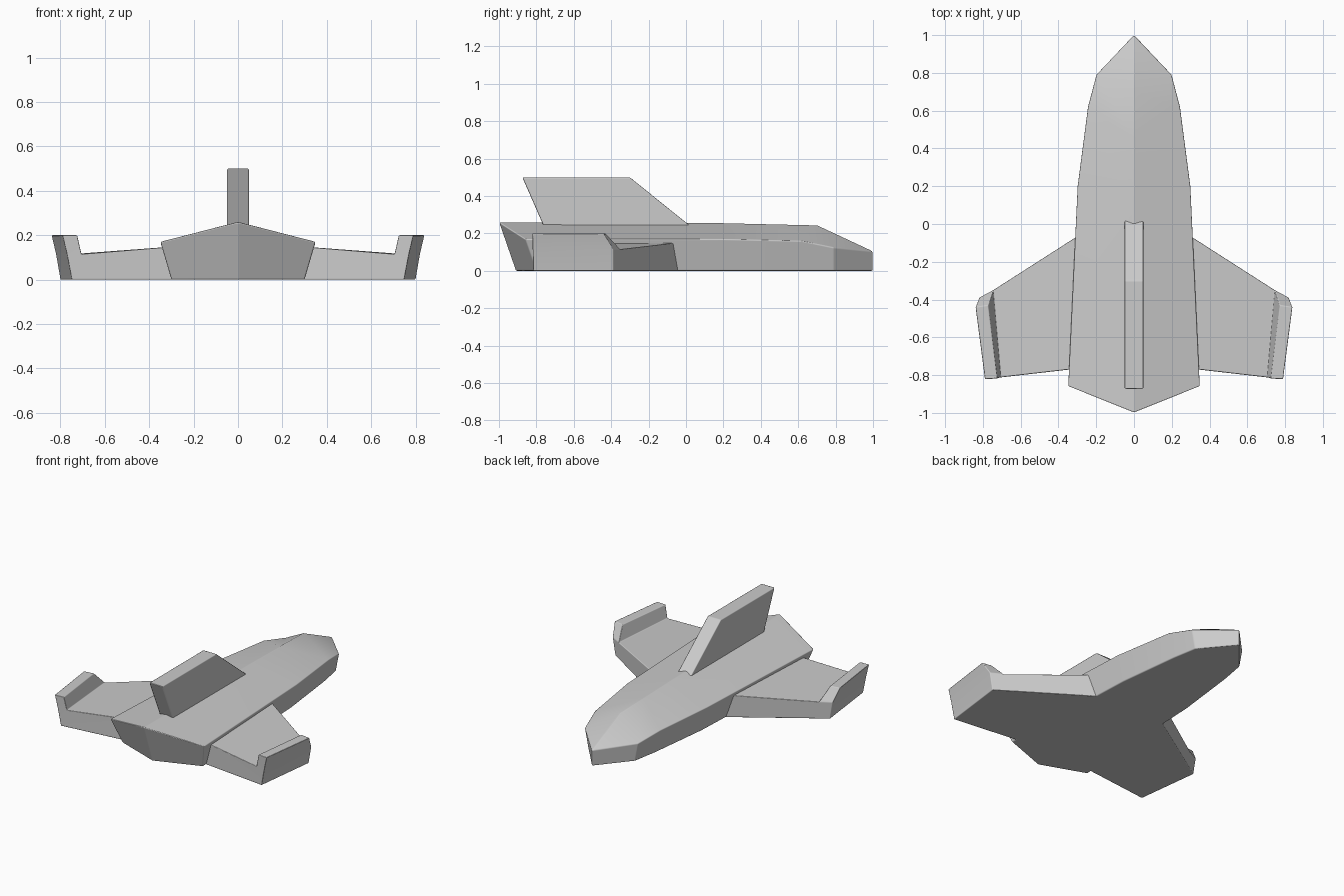
import bpy, bmesh

if "Cube" in bpy.data.objects:
    bpy.data.objects.remove(bpy.data.objects["Cube"])


def make_part(name, verts, faces, bevel=0.007, mirror=False):
    """Mesh from points and faces, softly rounded edges, optional mirror in x."""
    bm = bmesh.new()
    vs = [bm.verts.new(v) for v in verts]
    for f in faces:
        bm.faces.new([vs[i] for i in f])
    bmesh.ops.remove_doubles(bm, verts=bm.verts, dist=1e-5)
    bmesh.ops.recalc_face_normals(bm, faces=bm.faces)
    for f in bm.faces:
        f.smooth = True
    mesh = bpy.data.meshes.new(name)
    bm.to_mesh(mesh)
    bm.free()
    ob = bpy.data.objects.new(name, mesh)
    bpy.context.collection.objects.link(ob)
    if mirror:
        m = ob.modifiers.new("mirror", 'MIRROR')
        m.use_mirror_merge = False
    b = ob.modifiers.new("bevel", 'BEVEL')
    b.width = bevel
    b.segments = 2
    b.limit_method = 'ANGLE'
    b.angle_limit = 0.42
    b.harden_normals = True
    return ob


def loft_sides(count, sections):
    """Quads joining rings of points along the loft."""
    return [(s * count + i, s * count + (i + 1) % count,
             (s + 1) * count + (i + 1) % count, (s + 1) * count + i)
            for s in range(sections - 1) for i in range(count)]


# Hull stations: keel y, bottom (x, y), shoulder (x, y, z), ridge (y, z)
stations = [
    (-0.91, (0.30, -0.80), (0.35, -0.86, 0.17), (-1.0, 0.26)),
    (0.20, (0.255, 0.20), (0.30, 0.20, 0.17), (0.10, 0.258)),
    (0.62, (0.205, 0.62), (0.245, 0.62, 0.16), (0.45, 0.25)),
    (0.79, (0.175, 0.79), (0.20, 0.79, 0.125), (0.70, 0.245)),
    (1.0, (0, 1.0), (0, 1.0, 0.105), (1.0, 0.105)),
]
hull = []
for ky, (bx, by), (sx, sy, sz), (ry, rz) in stations:
    hull += [(0, ky, 0), (bx, by, 0), (sx, sy, sz),
             (0, ry, rz), (-sx, sy, sz), (-bx, by, 0)]

# The last ring collapses to the nose edge, so its quads are made safely here
bm_faces = loft_sides(6, len(stations))
stern = [(0, 1, 2, 3), (0, 3, 4, 5)]
make_part("hull", hull, bm_faces + stern)

# Wing with upturned tip: root bottom, tip bottom, tip middle, tip top,
# inner tip top, elbow, root top
front = [(0.25, -0.033, 0), (0.80, -0.39, 0), (0.82, -0.39, 0.115),
         (0.84, -0.44, 0.20), (0.772, -0.43, 0.20), (0.745, -0.35, 0.115),
         (0.25, -0.033, 0.152)]
rear = [(0.25, -0.76, 0), (0.748, -0.817, 0), (0.77, -0.82, 0.115),
        (0.79, -0.822, 0.20), (0.724, -0.818, 0.20), (0.705, -0.812, 0.115),
        (0.25, -0.76, 0.152)]
caps = [(0, 1, 2, 5, 6), (2, 3, 4, 5)]
caps += [tuple(i + 7 for i in c) for c in caps]
make_part("wing", front + rear, loft_sides(7, 2) + caps, mirror=True)

# Tail fin: side profile given thickness
profile = [(-0.748, 0.21), (-0.875, 0.50), (-0.30, 0.50), (0.06, 0.21)]
fin = [(x, y, z) for x in (-0.05, 0.05) for y, z in profile]
make_part("tail_fin", fin, loft_sides(4, 2) + [(0, 1, 2, 3), (4, 5, 6, 7)])
